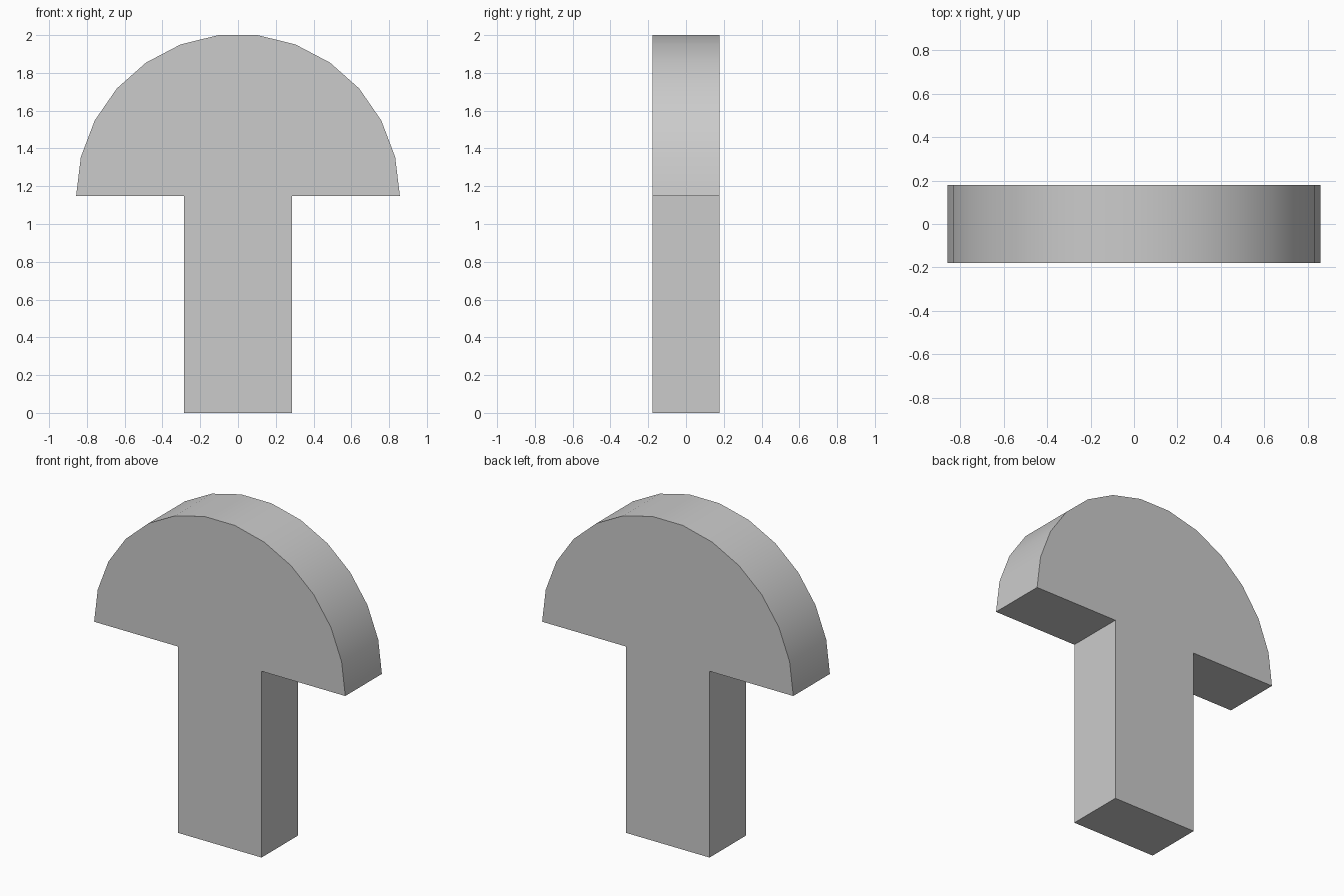
import bpy
import bmesh
import math

cube = bpy.data.objects.get("Cube")
if cube:
    bpy.data.objects.remove(cube, do_unlink=True)

RADIUS = 0.857
SEGMENTS = 13
STEM_HALF = 0.2857
DEPTH = 0.357
CAP_BASE = 2 - RADIUS * math.sin(math.pi / 2 - math.pi / SEGMENTS / 2)

grey = bpy.data.materials.new("grey")
grey.use_nodes = True
colour = (0.6, 0.6, 0.6, 1)
grey.diffuse_color = colour
grey.node_tree.nodes["Principled BSDF"].inputs["Base Color"].default_value = colour

# Outline: half-round cap over a straight stem
outline = [(RADIUS * math.cos(math.pi * i / SEGMENTS),
            CAP_BASE + RADIUS * math.sin(math.pi * i / SEGMENTS))
           for i in range(SEGMENTS + 1)]
outline += [(-STEM_HALF, CAP_BASE), (-STEM_HALF, 0),
            (STEM_HALF, 0), (STEM_HALF, CAP_BASE)]

# Extrude the outline from front to back
bm = bmesh.new()
front = bm.faces.new([bm.verts.new((x, -DEPTH / 2, z)) for x, z in outline])
back = bmesh.ops.extrude_face_region(bm, geom=[front], use_keep_orig=True)
bmesh.ops.translate(bm, vec=(0, DEPTH, 0),
                    verts=[g for g in back["geom"] if isinstance(g, bmesh.types.BMVert)])
bmesh.ops.recalc_face_normals(bm, faces=bm.faces)
mesh = bpy.data.meshes.new("mushroom_block")
bm.to_mesh(mesh)
bm.free()
mesh.materials.append(grey)

block = bpy.data.objects.new("mushroom_block", mesh)
bpy.context.collection.objects.link(block)

# Smooth the curved rim, keep the corners sharp
bpy.ops.object.select_all(action="DESELECT")
block.select_set(True)
bpy.context.view_layer.objects.active = block
bpy.ops.object.shade_smooth_by_angle(angle=math.radians(30))
